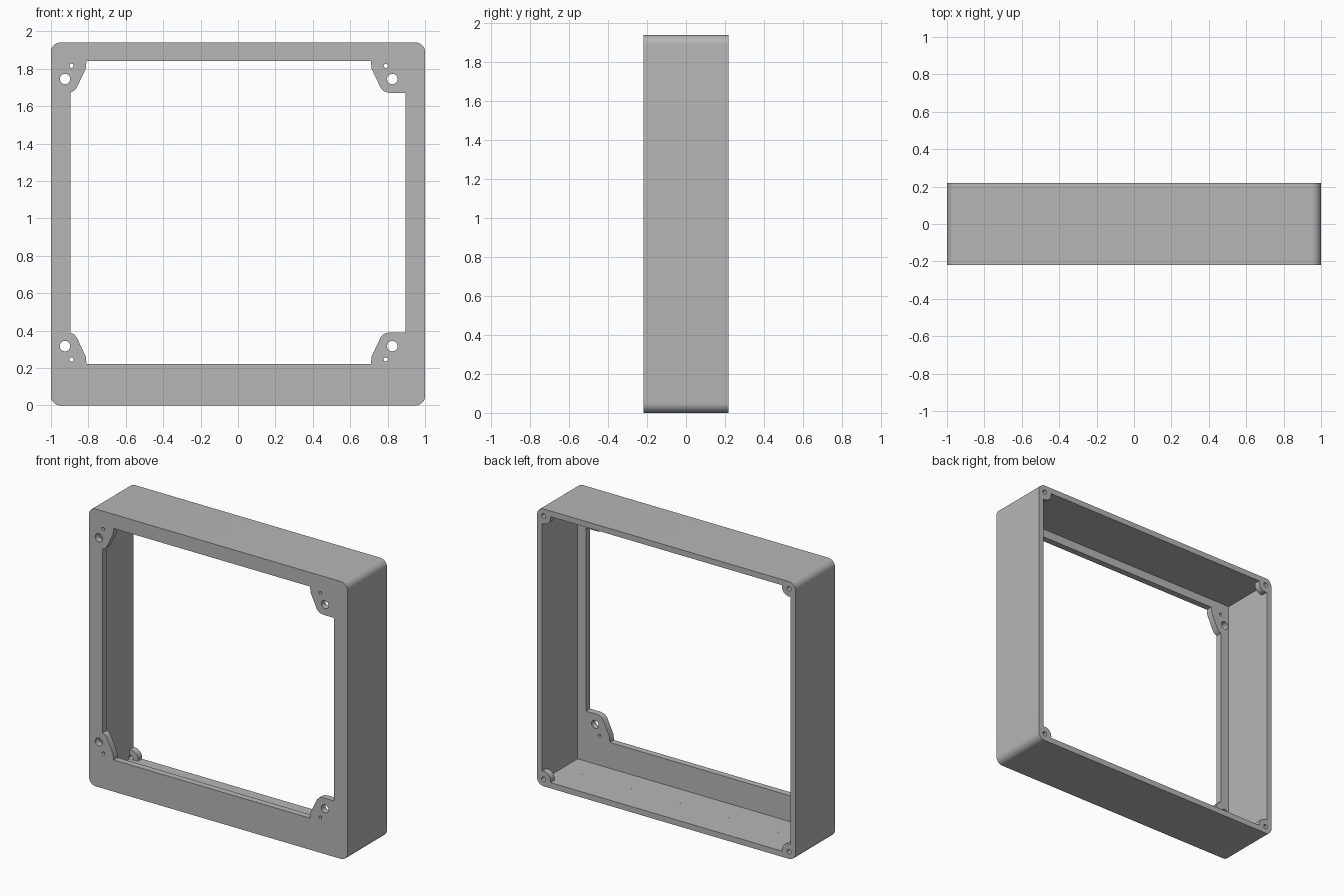
import bpy, bmesh
from math import sin, cos, radians

cube = bpy.data.objects.get("Cube")
if cube:
    bpy.data.objects.remove(cube, do_unlink=True)

grey = bpy.data.materials.new("plain grey")
grey.use_nodes = True
colour = (0.47, 0.47, 0.47, 1)
grey.diffuse_color = colour
grey.node_tree.nodes["Principled BSDF"].inputs["Base Color"].default_value = colour

HALF_W, HALF_H, HALF_D = 1.0, 0.97, 0.218
WALL, PLATE, BOSS_DEPTH = 0.04, 0.045, 0.045
RADIUS = 0.05


def arc(cx, cz, r, start, end, steps):
    angles = [radians(start + (end - start) * i / steps) for i in range(steps + 1)]
    return [(cx + r * cos(a), cz + r * sin(a)) for a in angles]


def four_corners(quarter, cx=0.0, cz=HALF_H):
    """Mirror one corner's points (side to top) into a closed outline."""
    outline = []
    for sx, sz in ((1, 1), (-1, 1), (-1, -1), (1, -1)):
        pts = quarter(sx)
        if sx * sz < 0:
            pts = pts[::-1]
        outline += [(cx + sx * x, cz + sz * z) for x, z in pts]
    return outline


def prism(name, outlines, y0, y1):
    """Extrude flat outlines from y0 to y1."""
    bm = bmesh.new()
    for outline in outlines:
        face = bm.faces.new([bm.verts.new((x, y0, z)) for x, z in outline])
        out = bmesh.ops.extrude_face_region(bm, geom=[face], use_keep_orig=True)
        verts = [v for v in out["geom"] if isinstance(v, bmesh.types.BMVert)]
        bmesh.ops.translate(bm, verts=verts, vec=(0, y1 - y0, 0))
    bmesh.ops.recalc_face_normals(bm, faces=bm.faces)
    mesh = bpy.data.meshes.new(name)
    bm.to_mesh(mesh)
    bm.free()
    mesh.materials.append(grey)
    obj = bpy.data.objects.new(name, mesh)
    bpy.context.collection.objects.link(obj)
    return obj


def cut(body, cutter):
    cutter.hide_render = True
    mod = body.modifiers.new("cut", "BOOLEAN")
    mod.operation, mod.solver, mod.object = "DIFFERENCE", "EXACT", cutter
    bpy.ops.object.select_all(action="DESELECT")
    bpy.context.view_layer.objects.active = body
    body.select_set(True)
    bpy.ops.object.modifier_apply(modifier=mod.name)
    bpy.data.objects.remove(cutter, do_unlink=True)


# Outer block with rounded corners
boss_x, boss_z = HALF_W - RADIUS, HALF_H - RADIUS
frame = prism("housing_frame", [four_corners(
    lambda s: arc(boss_x, boss_z, RADIUS, 0, 90, 12))], -HALF_D, HALF_D)

# Square cavity between the front plate and the rear bosses
in_x, in_z = HALF_W - WALL, HALF_H - WALL
rim_y = HALF_D - BOSS_DEPTH
cut(frame, prism("cavity_cutter", [four_corners(lambda s: [(in_x, in_z)])],
                 -HALF_D + PLATE, rim_y))

# Rear opening, leaving a round screw boss in each corner
cut(frame, prism("rear_cutter", [four_corners(
    lambda s: arc(boss_x, boss_z, 0.055, -79.5, -190.5, 16))], 0.0, 0.3))

# Front opening, offset, with a mounting tab in each corner
TAB = [(0.845, 0.643), (0.828, 0.65), (0.813, 0.666), (0.764, 0.77), (0.76, 0.81)]


def tab_quarter(side):
    return ([(0.945, 0.64), (0.866, 0.64)] if side > 0 else []) + TAB


OPEN_X, OPEN_Z = -0.05, 1.031
cut(frame, prism("front_cutter", [four_corners(tab_quarter, OPEN_X, OPEN_Z)], -0.3, 0.0))

# Mounting and pin holes in the tabs, screw holes in the bosses
tab_holes, boss_holes = [], []
for sx in (-1, 1):
    for sz in (-1, 1):
        for dx, dz, r in ((0.875, 0.714, 0.028), (0.84, 0.785, 0.011)):
            tab_holes.append(arc(OPEN_X + sx * dx, OPEN_Z + sz * dz, r, 0, 345, 23))
        boss_holes.append(arc(sx * boss_x, HALF_H + sz * boss_z, 0.016, 0, 345, 23))
cut(frame, prism("tab_hole_cutter", tab_holes, -0.3, -0.1))
cut(frame, prism("boss_hole_cutter", boss_holes, rim_y - 0.005, 0.3))

bpy.ops.object.shade_smooth_by_angle(angle=radians(30))
